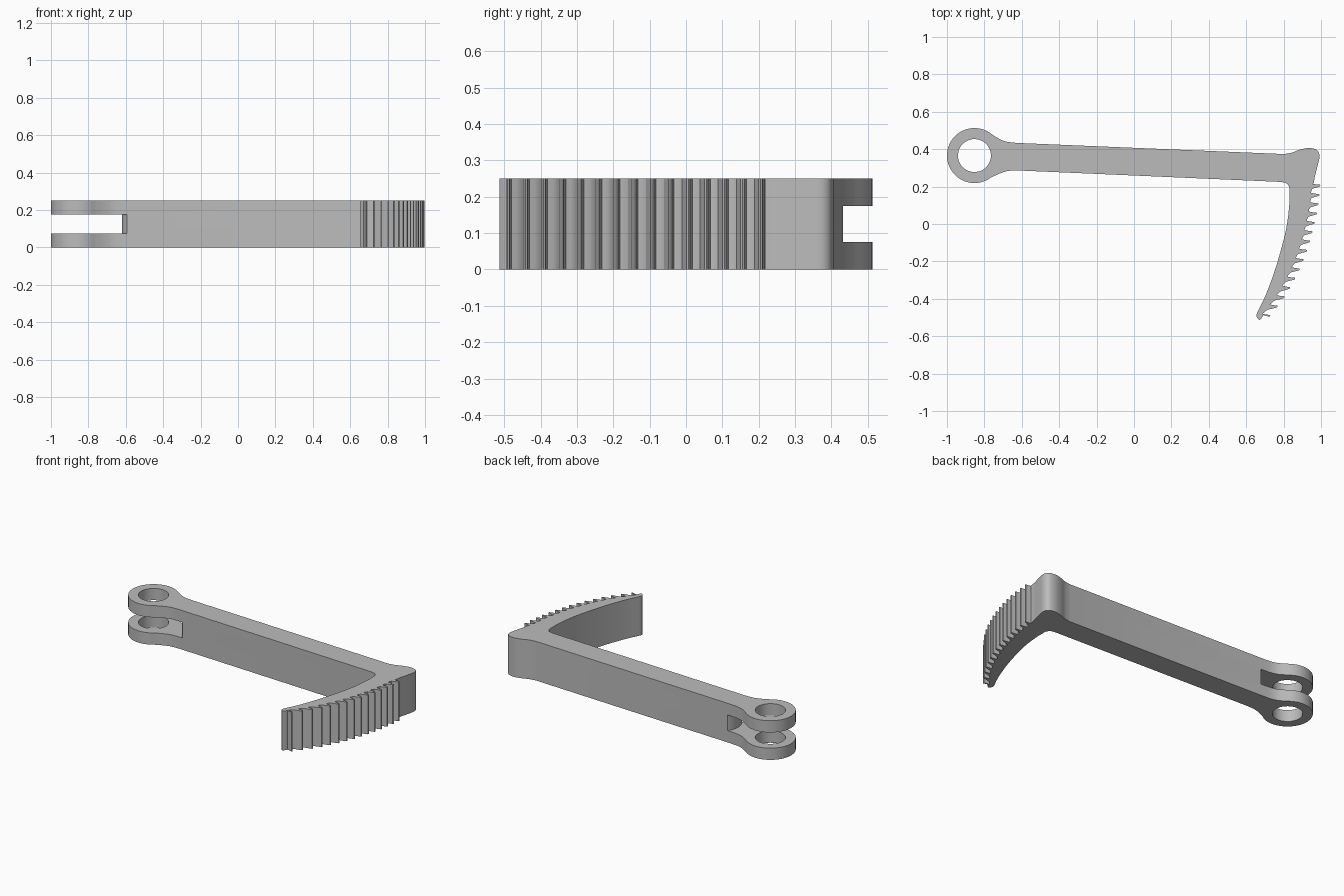
import bpy, bmesh, math
from mathutils import Vector

if "Cube" in bpy.data.objects:
    bpy.data.objects.remove(bpy.data.objects["Cube"])

HEIGHT = 0.25
EYE = Vector((-0.853, 0.366))      # centre of the pivot eye
EYE_R, HOLE_R = 0.147, 0.088

grey = bpy.data.materials.new("plain grey")
grey.diffuse_color = (0.5, 0.5, 0.5, 1)
grey.use_nodes = True
grey.node_tree.nodes["Principled BSDF"].inputs["Base Color"].default_value = grey.diffuse_color


def arc(c, r, a0, a1, n):
    return [(c[0] + r * math.cos(math.radians(a0 + (a1 - a0) * i / n)),
             c[1] + r * math.sin(math.radians(a0 + (a1 - a0) * i / n))) for i in range(n + 1)]


def spline(pts, n=5):
    """Smooth curve through all the points."""
    p = [Vector(q) for q in [pts[0]] + pts + [pts[-1]]]
    out = []
    for a, b, c, d in zip(p, p[1:], p[2:], p[3:]):
        for i in range(n):
            t = i / n
            out.append(tuple(0.5 * (2 * b + (c - a) * t + (2 * a - 5 * b + 4 * c - d) * t * t
                                    + (3 * b - a - 3 * c + d) * t ** 3)))
    return out + [tuple(pts[-1])]


def prism(name, outline, z0, z1):
    bm = bmesh.new()
    face = bm.faces.new([bm.verts.new((x, y, z0)) for x, y in outline])
    top = bmesh.ops.extrude_face_region(bm, geom=[face])["geom"]
    bmesh.ops.translate(bm, vec=(0, 0, z1 - z0),
                        verts=[g for g in top if isinstance(g, bmesh.types.BMVert)])
    bmesh.ops.recalc_face_normals(bm, faces=bm.faces)
    mesh = bpy.data.meshes.new(name)
    bm.to_mesh(mesh)
    bm.free()
    mesh.materials.append(grey)
    obj = bpy.data.objects.new(name, mesh)
    bpy.context.collection.objects.link(obj)
    return obj


# Eye, going clockwise over its far side, with necks flaring into the arm
eye = arc(EYE, EYE_R, 307, 53, 44)
upper_neck = spline([eye[-1], (-0.715, 0.452), (-0.67, 0.438), (-0.615, 0.433)])
lower_neck = spline([(-0.615, 0.286), (-0.67, 0.284), (-0.715, 0.271), eye[0]])

# Heel knob at the corner of the arm and the blade
heel = spline([(0.80, 0.374), (0.842, 0.381), (0.885, 0.397), (0.933, 0.406), (0.976, 0.397),
               (0.992, 0.366), (0.982, 0.313), (0.967, 0.254), (0.961, 0.218)])

# Toothed outer edge of the blade
base = spline([(0.953, 0.23), (0.94, 0.1), (0.92, 0.0), (0.888, -0.12),
               (0.837, -0.25), (0.767, -0.38), (0.69, -0.482), (0.67, -0.51)], 8)


def base_x(y):
    for (xa, ya), (xb, yb) in zip(base, base[1:]):
        if yb <= y <= ya:
            return xa + (xb - xa) * (ya - y) / (ya - yb)
    return base[-1][0]


teeth = []
for i in range(15):
    y = 0.205 - 0.0497 * i
    tip = base_x(y) + 0.046
    teeth += [(base_x(y + 0.006), y + 0.011), (tip - 0.018, y + 0.006), (tip - 0.003, y + 0.005),
              (tip, y), (tip - 0.004, y - 0.005), (tip - 0.022, y - 0.01),
              (base_x(y - 0.014) + 0.004, y - 0.017), (base_x(y - 0.024), y - 0.025)]
teeth = teeth[:-3]

# Blade tip and smooth inner edge
toe = [(0.69, -0.487), (0.681, -0.506), (0.671, -0.513), (0.66, -0.505), (0.654, -0.492)]
inner = spline([(0.657, -0.478), (0.703, -0.382), (0.751, -0.254), (0.789, -0.126),
                (0.816, -0.013), (0.83, 0.10), (0.832, 0.184)], 6)
corner = spline([(0.83, 0.197), (0.816, 0.217), (0.785, 0.225)], 4)

body = prism("lever_body", eye + upper_neck[1:] + heel + teeth + toe + inner + corner
             + lower_neck[:-1], 0, HEIGHT)

# Cutters: pivot hole, and fork slot ending in a rounded tongue
hole = prism("hole_cutter", arc(EYE, HOLE_R, 0, 352.5, 47), -0.1, 0.4)
tongue = arc((-0.5, 0.36), 0.12, 115, 245, 24)
slot = prism("slot_cutter", [(-1.2, 0.7), (-0.551, 0.7)] + tongue + [(-0.551, 0.0), (-1.2, 0.0)],
             0.075, 0.175)

bpy.context.view_layer.objects.active = body
body.select_set(True)
for cutter in (hole, slot):
    mod = body.modifiers.new(cutter.name, "BOOLEAN")
    mod.operation, mod.solver, mod.object = "DIFFERENCE", "EXACT", cutter
    bpy.ops.object.modifier_apply(modifier=mod.name)
    bpy.data.objects.remove(cutter)
bpy.ops.object.shade_smooth_by_angle(angle=math.radians(30))
